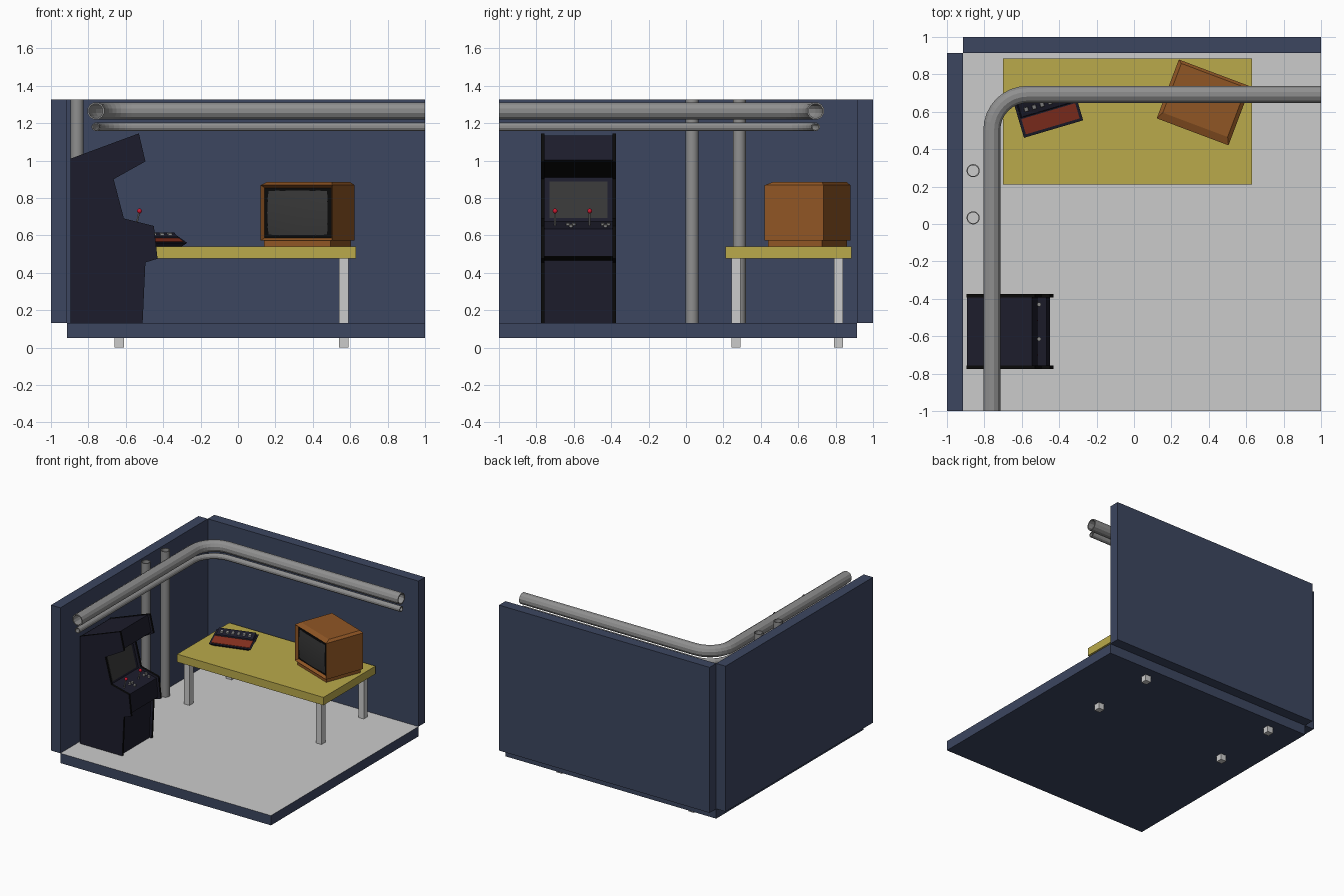
import bpy, bmesh
from math import sin, cos, pi, radians
from mathutils import Vector, Matrix

if "Cube" in bpy.data.objects:
    bpy.data.objects.remove(bpy.data.objects["Cube"])


def material(name, r, g, b):
    m = bpy.data.materials.new(name)
    m.diffuse_color = (r, g, b, 1)
    m.use_nodes = True
    m.node_tree.nodes["Principled BSDF"].inputs["Base Color"].default_value = m.diffuse_color
    return m


NAVY = material("navy_wall", 0.045, 0.061, 0.117)
PALE = material("pale_floor", 0.7, 0.7, 0.7)
YELLOW = material("yellow_top", 0.49, 0.40, 0.07)
WOOD = material("brown_wood", 0.28, 0.093, 0.018)
RUST = material("rust_red", 0.245, 0.03, 0.014)
CAB = material("cabinet_navy", 0.012, 0.012, 0.025)
GLASS = material("dark_glass", 0.038, 0.038, 0.038)
STEEL = material("steel", 0.275, 0.275, 0.275)
BLACK = material("black_trim", 0.003, 0.003, 0.003)
RED = material("red_ball", 0.6, 0.01, 0.03)


def finish(name, bm, mats, M=None):
    bmesh.ops.recalc_face_normals(bm, faces=bm.faces)
    if M:
        bm.transform(M)
    me = bpy.data.meshes.new(name)
    bm.to_mesh(me)
    bm.free()
    for m in mats:
        me.materials.append(m)
    ob = bpy.data.objects.new(name, me)
    bpy.context.collection.objects.link(ob)
    return ob


def loft_bm(rings, closed=False):
    """Skin equal rings; capped ends (slots 1 and 2) unless closed into a torus."""
    bm = bmesh.new()
    vs = [[bm.verts.new(p) for p in r] for r in rings]
    pairs = list(zip(vs, vs[1:])) + ([(vs[-1], vs[0])] if closed else [])
    n = len(vs[0])
    for a, b in pairs:
        for i in range(n):
            j = (i + 1) % n
            bm.faces.new((a[i], a[j], b[j], b[i]))
    if not closed:
        bm.faces.new(vs[0]).material_index = 1
        bm.faces.new(vs[-1]).material_index = 2
    return bm


def loft(name, rings, mat, caps=None, M=None, closed=False):
    c = caps or (mat, mat)
    return finish(name, loft_bm(rings, closed), (mat, *c), M)


def rect(x0, x1, y0, y1, z):
    return [(x0, y0, z), (x1, y0, z), (x1, y1, z), (x0, y1, z)]


def box(name, x, y, z, mat, caps=None, M=None):
    return loft(name, [rect(*x, *y, z[0]), rect(*x, *y, z[1])], mat, caps, M)


def side_prism(name, pts, y0, y1, mat, caps=None):
    return loft(name, [[(x, y, z) for x, z in pts] for y in (y0, y1)], mat, caps)


def sweep(path, r, n):
    rings = []
    path = [Vector(p) for p in path]
    for i, p in enumerate(path):
        t = (path[min(i + 1, len(path) - 1)] - path[max(i - 1, 0)]).normalized()
        up = Vector((0, 0, 1)) if abs(t.z) < 0.8 else Vector((0, 1, 0))
        s = t.cross(up).normalized()
        u = s.cross(t)
        rings.append([p + r * (cos(a) * s + sin(a) * u)
                      for a in (2 * pi * (k + 0.5) / n for k in range(n))])
    return rings


def tube(name, path, r_out, r_in, n):
    return loft(name, sweep(path, r_out, n) + sweep(path, r_in, n)[::-1], STEEL, closed=True)


def smooth(ob, angle=35):
    bpy.ops.object.select_all(action='DESELECT')
    ob.select_set(True)
    bpy.context.view_layer.objects.active = ob
    bpy.ops.object.shade_smooth_by_angle(angle=radians(angle))


def place(x, y, deg):
    return Matrix.Translation((x, y, 0)) @ Matrix.Rotation(radians(deg), 4, 'Z')


# Room
E = 0.915
box("floor", (-E, 1), (-1, E), (0.05, 0.13), NAVY, (NAVY, PALE))
box("left_wall", (-1, -E), (-1, E), (0.13, 1.325), NAVY)
box("back_wall", (-E, 1), (E, 1), (0.13, 1.325), NAVY)

# Horizontal pipes round the corner
R, px, py = 0.19, -0.76, 0.693
for name, z, ro, ri in (("large_pipe", 1.265, 0.047, 0.038), ("small_pipe", 1.18, 0.023, 0.017)):
    bend = [(px + R + R * cos(a), py - R + R * sin(a), z)
            for a in (pi - pi / 2 * k / 8 for k in range(9))]
    tube(name, [(px, -1, z)] + bend + [(1, py, z)], ro, ri, 12)

# Vertical pipes
for i, y in enumerate((0.033, 0.285)):
    smooth(tube(f"vertical_pipe_{i}", [(-0.86, y, 0.13), (-0.86, y, 1.325)], 0.035, 0.029, 24))

# Table
box("table_top", (-0.7, 0.63), (0.21, 0.885), (0.475, 0.54), YELLOW)
for i, x in enumerate((-0.635, 0.565)):
    for j, y in enumerate((0.267, 0.815)):
        box(f"table_leg_{i}{j}", (x - 0.025, x + 0.025), (y - 0.025, y + 0.025), (0, 0.475), PALE)

# Television: base, cabinet with recessed front, bulging screen
T = place(0.3725, 0.65, -20.6)
hw, hd = 0.205, 0.168
box("tv_base", (-0.19, 0.19), (-0.155, 0.155), (0.54, 0.575), WOOD, M=T)
bm = loft_bm([rect(-hw, hw, -hd, hd, 0.572), rect(-hw, hw, -hd, hd, 0.868),
              rect(-hw + 0.02, hw - 0.02, -hd + 0.04, hd - 0.015, 0.885)])
bmesh.ops.recalc_face_normals(bm, faces=bm.faces)
front = min(bm.faces, key=lambda f: f.calc_center_median().y)
bmesh.ops.inset_individual(bm, faces=[front], thickness=0.02, depth=-0.022)
front.material_index = 3
finish("tv_cabinet", bm, (WOOD, WOOD, WOOD, BLACK), T)

bm = bmesh.new()
bmesh.ops.create_grid(bm, x_segments=10, y_segments=10, size=1)
for v in bm.verts:
    u, w = v.co.x, v.co.y
    v.co = (0.175 * u * (1 - 0.05 * w * w),
            -hd + 0.019 - 0.015 * (1 - (u * u + w * w) / 2),
            0.72 + 0.122 * w * (1 - 0.05 * u * u))
smooth(finish("tv_screen", bm, [GLASS], T @ Matrix.Identity(4)), 60)

# Game console: flared body, red front panel, raised ribbed back
C = place(-0.43, 0.5075, 16.5)
w = 0.165


def sloped(hx, y0, y1, z0, z1):
    return [(-hx, y0, z0), (hx, y0, z0), (hx, y1, z1), (-hx, y1, z1)]


loft("console_body", [sloped(0.14, 0.02, 0.175, 0.54, 0.54), sloped(w, 0, 0.19, 0.56, 0.598)], CAB, M=C)
loft("console_front_panel", [sloped(0.15, 0.015, 0.1, 0.56, 0.577),
                             sloped(0.15, 0.015, 0.1, 0.566, 0.586)], RUST, M=C)
loft("console_back_panel", [sloped(w - 0.01, 0.105, 0.185, 0.575, 0.59),
                            sloped(w - 0.02, 0.11, 0.18, 0.592, 0.616)], CAB, M=C)
for i in range(6):
    x = -0.11 + i * 0.044
    loft(f"console_switch_{i}", [sloped(0.012, 0.13, 0.155, 0.595, 0.6),
                                 sloped(0.01, 0.132, 0.153, 0.61, 0.616)],
         STEEL, M=C @ Matrix.Translation((x, 0, 0)))

# Arcade cabinet: side panels and recessed core
side = [(-0.895, 0.13), (-0.895, 1.01), (-0.53, 1.145), (-0.495, 0.995), (-0.665, 0.9),
        (-0.61, 0.69), (-0.45, 0.65), (-0.43, 0.475), (-0.495, 0.455), (-0.51, 0.13)]
core = [(-0.893, 0.13), (-0.893, 1.008), (-0.545, 1.135), (-0.515, 1.003), (-0.69, 0.91),
        (-0.63, 0.675), (-0.467, 0.635), (-0.45, 0.49), (-0.515, 0.47), (-0.53, 0.13)]
for name, y in (("left", -0.775), ("right", -0.393)):
    side_prism(f"arcade_side_{name}", side, y, y + 0.018, BLACK, (CAB, CAB))
side_prism("arcade_core", core, -0.76, -0.39, CAB)


def plate(name, a, b, t0, t1, y0, y1, mat):
    """Thin plate lying on the core edge a-b, between fractions t0 and t1."""
    a, b = Vector(a), Vector(b)
    d = (b - a).normalized()
    out = Vector((-d.y, d.x)) * 0.004
    p, q = a.lerp(b, t0), a.lerp(b, t1)
    side_prism(name, [p - out, q - out, q + out, p + out], y0, y1, mat)


plate("arcade_screen", core[4], core[5], 0.1, 0.93, -0.73, -0.42, GLASS)
plate("arcade_marquee_underside", core[3], core[4], 0.02, 0.98, -0.757, -0.393, BLACK)
plate("arcade_panel_underside", core[7], core[8], 0.02, 0.98, -0.757, -0.393, BLACK)

# Joysticks and buttons
for i, y in enumerate((-0.7, -0.515)):
    foot, tip = (-0.545, y, 0.65), (-0.527, y, 0.73)
    smooth(loft(f"joystick_{i}", sweep([foot, tip], 0.005, 10), STEEL))
    bm = bmesh.new()
    bmesh.ops.create_uvsphere(bm, u_segments=16, v_segments=8, radius=0.013)
    smooth(finish(f"joystick_ball_{i}", bm, [RED], Matrix.Translation(tip)), 60)
    for j, (dx, dy) in enumerate(((-0.51, 0.085), (-0.545, 0.07), (-0.545, 0.1))):
        z = 0.675 - (dx + 0.63) * 0.245
        path = [(dx, y + dy, z - 0.005), (dx + 0.003, y + dy, z + 0.012)]
        smooth(loft(f"button_{i}{j}", sweep(path, 0.011, 12), STEEL))
